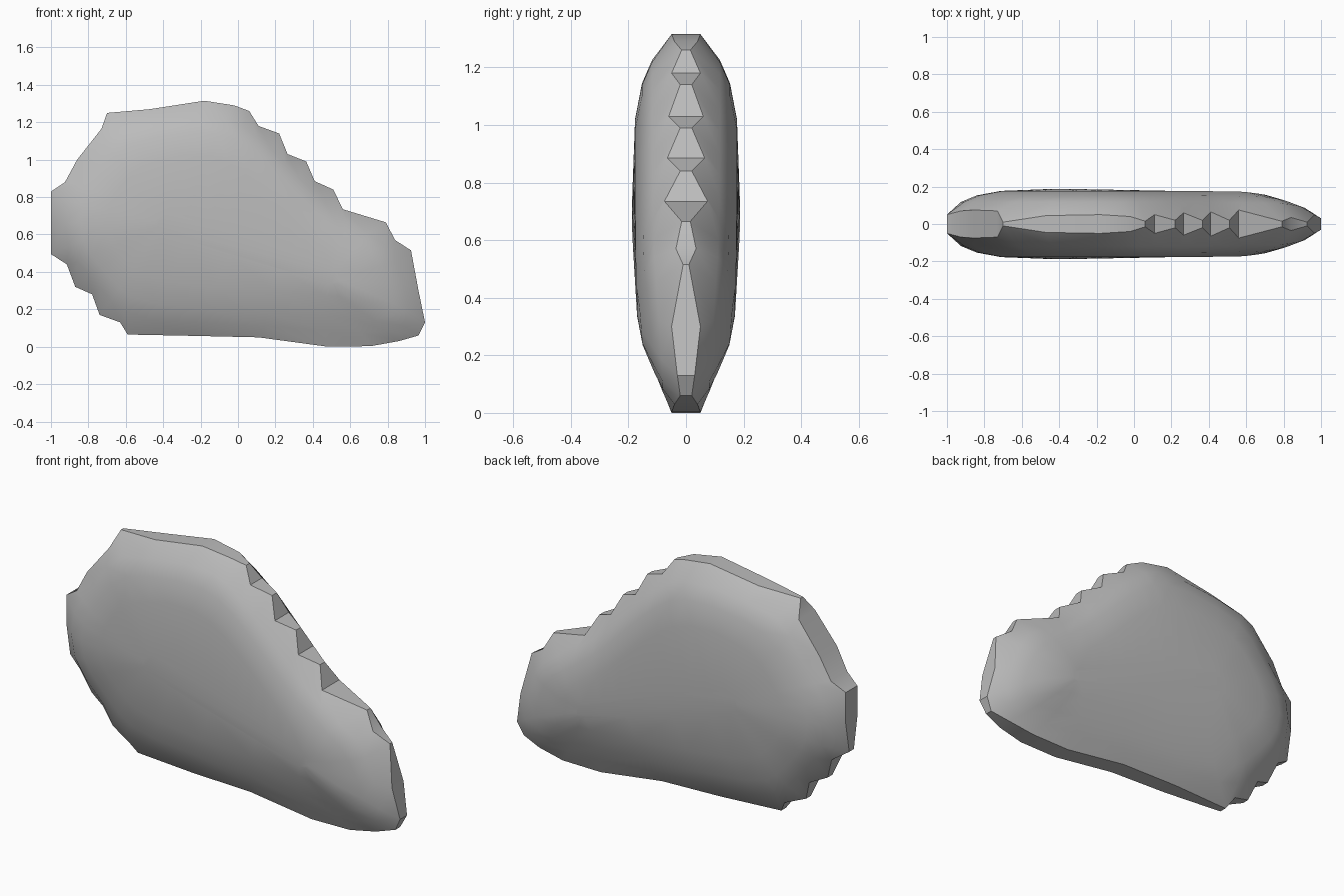
import bpy, bmesh
from mathutils import Vector

cube = bpy.data.objects.get("Cube")
if cube:
    bpy.data.objects.remove(cube)

# Chipped outline: x, z and half width of the struck edge
OUTLINE = [
    (-.70, 1.25, .01), (-.47, 1.27, .045), (-.18, 1.315, .05), (-.02, 1.29, .04),
    (.06, 1.26, .015), (.11, 1.18, .05), (.22, 1.14, .02), (.265, 1.03, .06),
    (.365, .99, .02), (.41, .885, .065), (.51, .84, .02), (.56, .735, .075),
    (.79, .665, .015), (.84, .57, .035), (.925, .515, .01), (.965, .3, .05),
    (1, .13, .03), (.965, .06, .02), (.86, .03, .04), (.71, .003, .05),
    (.48, 0, .05), (.11, .05, .05), (-.24, .058, .045), (-.59, .065, .02),
    (-.63, .13, .05), (-.74, .17, .02), (-.78, .28, .05), (-.87, .32, .02),
    (-.915, .44, .05), (-1, .495, .02), (-1, .66, .05), (-1, .83, .05),
    (-.925, .88, .07), (-.86, 1, .075), (-.73, 1.165, .07)]

# Inset distance, half thickness, thinning towards the bottom and the tip
RINGS = [(.075, .118, .27), (.15, .153, .24), (.27, .177, .13)]
SPINE_A, SPINE_B = Vector((-.38, .66)), Vector((.5, .37))


def to_spine(p):
    axis = SPINE_B - SPINE_A
    t = max(0, min(1, (p - SPINE_A).dot(axis) / axis.length_squared))
    return SPINE_A + axis * t - p


def relaxed(points):
    n = len(points)
    return [points[i] * .5 + (points[i - 1] + points[(i + 1) % n]) * .25 for i in range(n)]


def layers():
    """Loops of (x, half thickness, z) from the struck edge to the flat face."""
    rim = [Vector((x, z)) for x, z, w in OUTLINE]
    result = [[(x, w, z) for x, z, w in OUTLINE]]
    soft = relaxed(rim)
    for inset, height, thinning in RINGS:
        loop = []
        for p in soft:
            d = to_spine(p)
            q = p + d * min(inset / d.length, .72)
            shallow = max(0, 1 - p.y / .6) + .4 * max(0, p.x - .3)
            loop.append((q.x, height * (1 - thinning * shallow), q.y))
        result.append(loop)
        soft = relaxed(soft)
    # The flat face leans in slightly towards the thin tip
    core = [p + to_spine(p) * .9 for p in soft]
    result.append([(q.x, .181 - .012 * q.x + .02 * (q.y - .6), q.y) for q in core])
    return result


def bridge(bm, a, b):
    for i in range(len(a)):
        j = (i + 1) % len(a)
        bm.faces.new((a[i], a[j], b[j], b[i]))


# Flat stone: two bulging sides joined by the struck edge
bm = bmesh.new()
edges = []
for side in (-1, 1):
    loops = [[bm.verts.new((x, side * y, z)) for x, y, z in loop] for loop in layers()]
    for a, b in zip(loops, loops[1:]):
        bridge(bm, a, b)
    bm.faces.new(loops[-1])
    edges.append(loops[0])
bridge(bm, *edges)
bmesh.ops.recalc_face_normals(bm, faces=bm.faces)

mesh = bpy.data.meshes.new("stone_flake")
bm.to_mesh(mesh)
bm.free()
stone = bpy.data.objects.new("stone_flake", mesh)
bpy.context.collection.objects.link(stone)

# Plain grey stone
grey = bpy.data.materials.new("stone_grey")
grey.use_nodes = True
colour = (.5, .5, .5, 1)
grey.diffuse_color = colour
grey.node_tree.nodes["Principled BSDF"].inputs["Base Color"].default_value = colour
mesh.materials.append(grey)

bpy.context.view_layer.objects.active = stone
stone.select_set(True)
bpy.ops.object.shade_smooth_by_angle(angle=.6)
